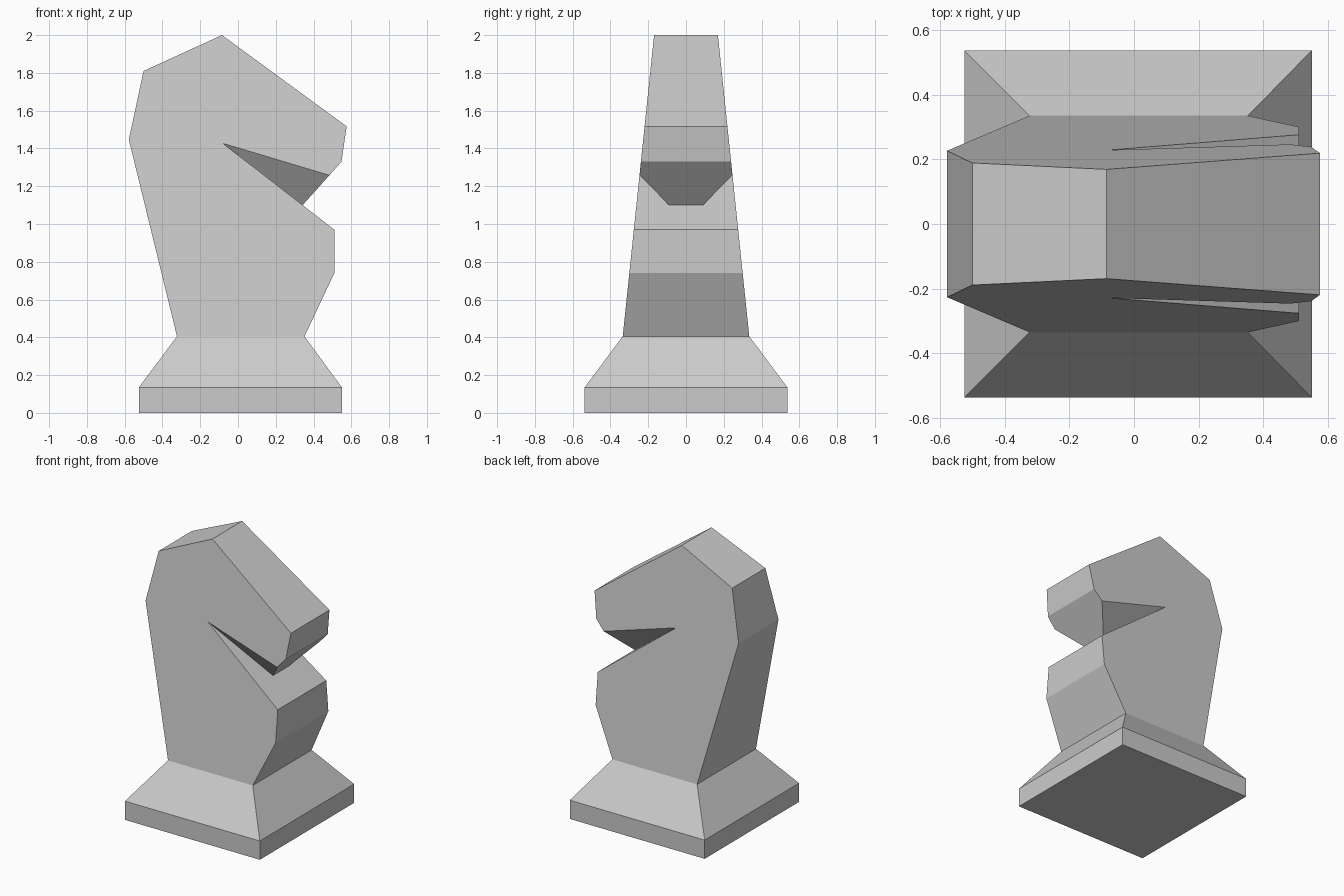
import bpy
import bmesh

if "Cube" in bpy.data.objects:
    bpy.data.objects.remove(bpy.data.objects["Cube"])


def half_width(z):
    # The sides lean inward evenly from the neck to the crown
    return 0.335 - (z - 0.405) * (0.335 - 0.169) / 1.595


def finish(bm, name):
    bmesh.ops.recalc_face_normals(bm, faces=bm.faces)
    mesh = bpy.data.meshes.new(name)
    bm.to_mesh(mesh)
    bm.free()
    bpy.context.collection.objects.link(bpy.data.objects.new(name, mesh))


# Plinth: straight slab, then a slope up to the neck
bm = bmesh.new()
rings = []
for x0, x1, y, z in [(-0.525, 0.55, 0.537, 0), (-0.525, 0.55, 0.537, 0.135),
                     (-0.323, 0.352, 0.335, 0.405)]:
    corners = [(x0, -y, z), (x1, -y, z), (x1, y, z), (x0, y, z)]
    rings.append([bm.verts.new(c) for c in corners])
bm.faces.new(rings[0])
for low, high in zip(rings, rings[1:]):
    for i in range(4):
        j = (i + 1) % 4
        bm.faces.new((low[i], low[j], high[j], high[i]))
finish(bm, "plinth")

# Horse head: tapered side outline, open at the neck where it meets the plinth
outline = [(0.352, 0.405), (0.51, 0.74), (0.51, 0.97),         # neck, chest
           (-0.08, 1.427),                                     # mouth corner
           (0.484, 1.258), (0.548, 1.33), (0.575, 1.517),      # jaw, nose
           (-0.085, 2.0), (-0.50, 1.81), (-0.578, 1.447),      # crown, mane
           (-0.323, 0.405)]
CHEST, CORNER, JAW, CHIN = 2, 3, 4, 5
bm = bmesh.new()
sides, throats = [], []
for s in (-1, 1):
    side = [bm.verts.new((x, s * half_width(z), z)) for x, z in outline]
    bm.faces.new(side)
    throat = bm.verts.new((0.342, s * 0.09, 1.10))
    bm.faces.new((side[CORNER], side[JAW], throat))            # mouth notch wall
    sides.append(side)
    throats.append(throat)
a, b = sides
for i in range(len(outline) - 1):
    if i not in (CHEST, CORNER, JAW):
        bm.faces.new((a[i], a[i + 1], b[i + 1], b[i]))
# Lower lip and jaw underside, meeting at the throat edge
bm.faces.new((a[CHEST], a[CORNER], throats[0], throats[1], b[CORNER], b[CHEST]))
bm.faces.new((throats[0], a[JAW], a[CHIN], b[CHIN], b[JAW], throats[1]))
finish(bm, "horse_head")
